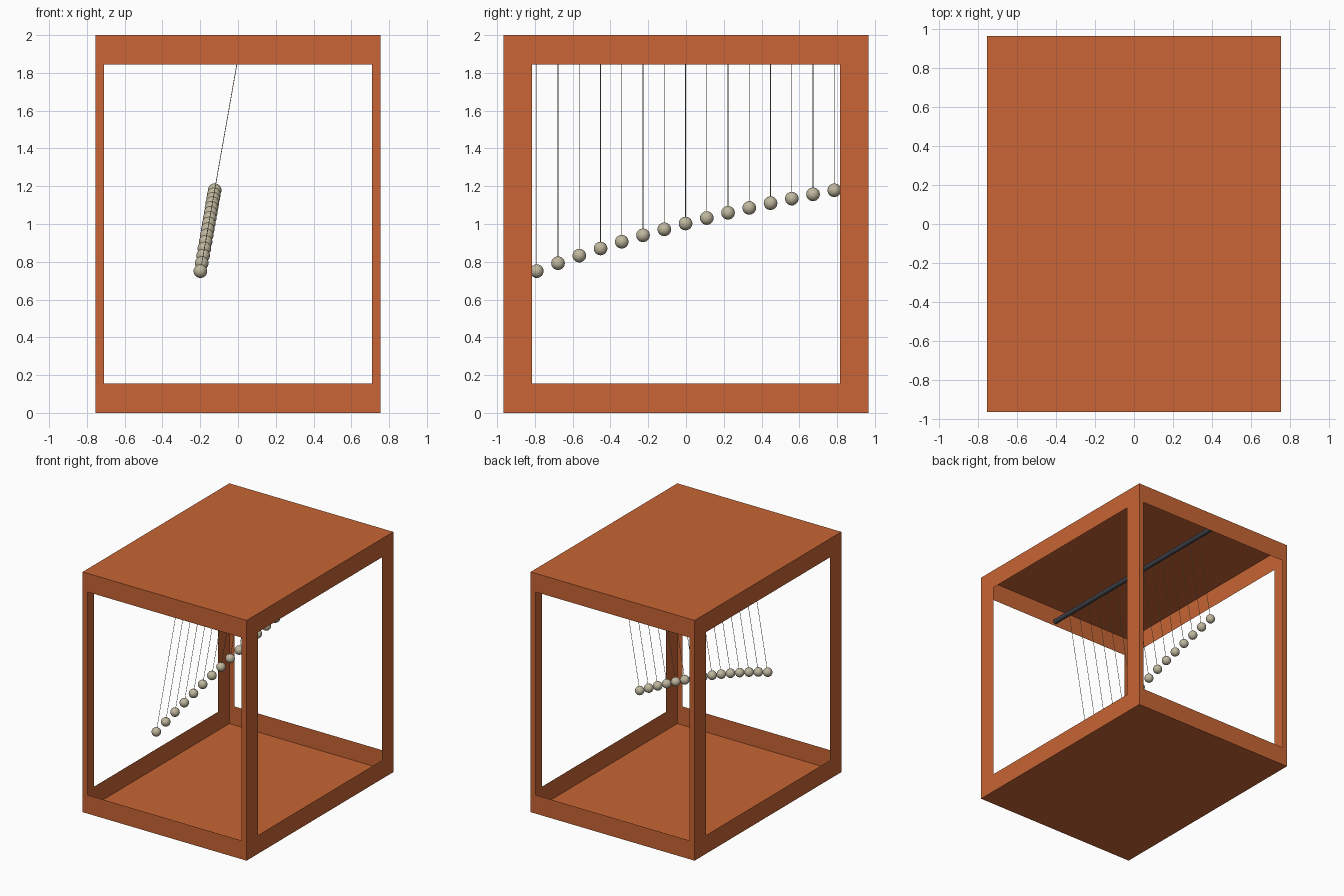
import bpy, bmesh
from math import radians, sin, cos
from mathutils import Vector

if "Cube" in bpy.data.objects:
    bpy.data.objects.remove(bpy.data.objects["Cube"])

def material(name, rgb):
    m = bpy.data.materials.new(name)
    m.diffuse_color = (*rgb, 1)
    m.use_nodes = True
    m.node_tree.nodes["Principled BSDF"].inputs["Base Color"].default_value = m.diffuse_color
    return m

ORANGE = material("orange_paint", (0.58, 0.13, 0.035))
BEAD = material("beige_ball", (0.52, 0.47, 0.34))
CORD = material("cord", (0.40, 0.34, 0.22))
DARK = material("dark_metal", (0.05, 0.055, 0.065))

W, D, H = 0.755, 0.965, 2.0      # half width, half depth, height
RAIL = 0.155                     # rail height
ROD_Z, ANGLE = 1.88, radians(10)

# Sheet case: closed top and floor, framed openings on four sides
bm = bmesh.new()

def panel(points):
    bm.faces.new([bm.verts.new(p) for p in points])

def framed_side(place, half, border):
    def ring(a, z0, z1):
        return [place(-a, z0), place(a, z0), place(a, z1), place(-a, z1)]
    outer = ring(half, 0, H)
    inner = ring(half - border, RAIL, H - RAIL)
    for i in range(4):
        j = (i + 1) % 4
        panel([outer[i], outer[j], inner[j], inner[i]])

for s in (-1, 1):
    framed_side(lambda a, z: (-s * a, s * D, z), W, 0.045)   # front / back
    framed_side(lambda a, z: (s * W, s * a, z), D, 0.15)     # left / right
panel([(-W, -D, H), (W, -D, H), (W, D, H), (-W, D, H)])
panel([(-W, D, 0), (W, D, 0), (W, -D, 0), (-W, -D, 0)])
bmesh.ops.remove_doubles(bm, verts=bm.verts, dist=1e-5)
mesh = bpy.data.meshes.new("case")
bm.to_mesh(mesh)
bm.free()
mesh.materials.append(ORANGE)
bpy.context.collection.objects.link(bpy.data.objects.new("case", mesh))

def bar(name, a, b, radius, sides, mat):
    a, b = Vector(a), Vector(b)
    bpy.ops.mesh.primitive_cylinder_add(vertices=sides, radius=radius,
                                        depth=(b - a).length, location=(a + b) / 2)
    o = bpy.context.object
    o.name = name
    o.rotation_euler = (b - a).to_track_quat('Z', 'Y').to_euler()
    o.data.materials.append(mat)
    bpy.ops.object.shade_smooth_by_angle()

# Hanging rod
bar("hanging_rod", (0, -D + 0.005, ROD_Z), (0, D - 0.005, ROD_Z), 0.02, 24, DARK)

# Pendulums: lengths follow an inverse-square series
for i in range(15):
    y = -0.79 + 0.1125 * i
    length = 1.147 * (52 / (52 + i)) ** 2
    end = (-length * sin(ANGLE), y, ROD_Z - length * cos(ANGLE))
    bar(f"string_{i + 1}", (0, y, ROD_Z), end, 0.0018, 6, CORD)
    bpy.ops.mesh.primitive_uv_sphere_add(segments=32, ring_count=16, radius=0.036, location=end)
    ball = bpy.context.object
    ball.name = f"ball_{i + 1}"
    ball.data.materials.append(BEAD)
    bpy.ops.object.shade_smooth()
